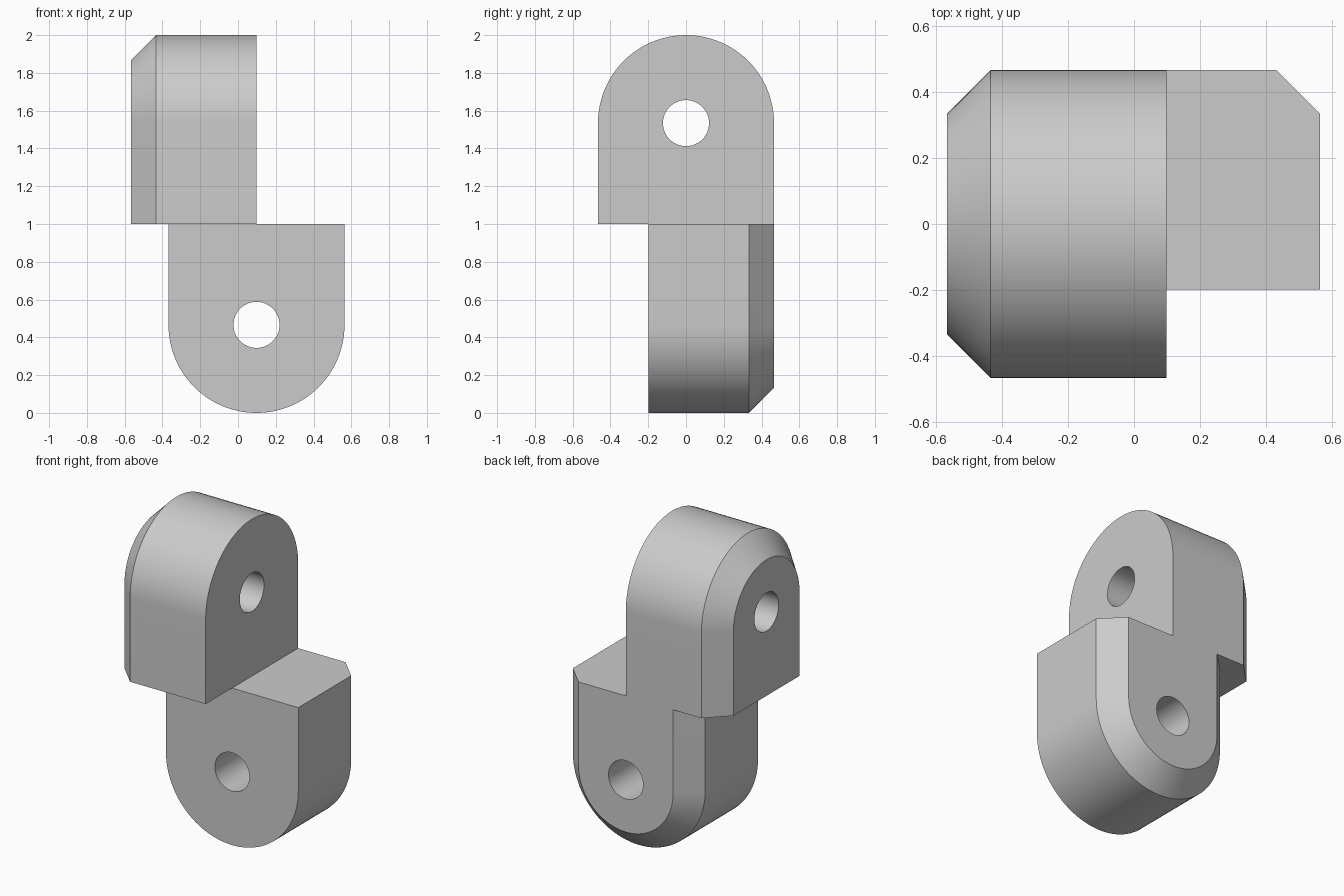
import bpy
import bmesh
from math import cos, sin, pi, radians
from mathutils import Vector

cube = bpy.data.objects.get("Cube")
if cube:
    bpy.data.objects.remove(cube, do_unlink=True)

RADIUS, SHANK, DEPTH = 0.466, 0.534, 0.665
CHAMFER, HOLE = 0.133, 0.122
STEPS = 48

grey = bpy.data.materials.new("plain_grey")
grey.use_nodes = True
colour = (0.6, 0.6, 0.6, 1)
grey.diffuse_color = colour
grey.node_tree.nodes["Principled BSDF"].inputs["Base Color"].default_value = colour


def arch(radius):
    """Round-topped outline with a flat foot."""
    arc = [(radius * cos(pi * i / STEPS), SHANK + radius * sin(pi * i / STEPS))
           for i in range(STEPS + 1)]
    return [(radius, 0)] + arc + [(-radius, 0)]


def circle(radius):
    return [(radius * cos(2 * pi * i / STEPS), SHANK + radius * sin(2 * pi * i / STEPS))
            for i in range(STEPS)]


def lug(name, origin, axis, up):
    """Arched block along axis, chamfered at its far end, with a pin hole."""
    origin, axis, up = Vector(origin), Vector(axis), Vector(up)
    side = axis.cross(up)
    bm = bmesh.new()

    def ring(points, depth):
        return [bm.verts.new(origin + axis * depth + side * s + up * u) for s, u in points]

    def bridge(first, second):
        for i in range(len(first)):
            j = (i + 1) % len(first)
            bm.faces.new((first[i], first[j], second[j], second[i]))

    def loop_edges(loop):
        return [bm.edges.get((v, loop[i - 1])) for i, v in enumerate(loop)]

    # Outer walls and chamfer
    near = ring(arch(RADIUS), 0)
    shoulder = ring(arch(RADIUS), DEPTH - CHAMFER)
    far = ring(arch(RADIUS - CHAMFER), DEPTH)
    bridge(near, shoulder)
    bridge(shoulder, far)

    # Pin hole and the two pierced end faces
    hole_near, hole_far = ring(circle(HOLE), 0), ring(circle(HOLE), DEPTH)
    bridge(hole_near, hole_far)
    for outer, inner in ((near, hole_near), (far, hole_far)):
        bmesh.ops.triangle_fill(bm, use_beauty=True,
                                edges=loop_edges(outer) + loop_edges(inner))

    bmesh.ops.recalc_face_normals(bm, faces=bm.faces)
    mesh = bpy.data.meshes.new(name)
    bm.to_mesh(mesh)
    bm.free()
    mesh.materials.append(grey)
    obj = bpy.data.objects.new(name, mesh)
    bpy.context.collection.objects.link(obj)
    bpy.ops.object.select_all(action="DESELECT")
    obj.select_set(True)
    bpy.context.view_layer.objects.active = obj
    bpy.ops.object.shade_smooth_by_angle(angle=radians(30))
    return obj


# Two identical lugs joined foot to foot, a quarter turn apart
lug("upper_lug", (0.098, 0, 1), (-1, 0, 0), (0, 0, 1))
lug("lower_lug", (0.098, -0.199, 1), (0, 1, 0), (0, 0, -1))
